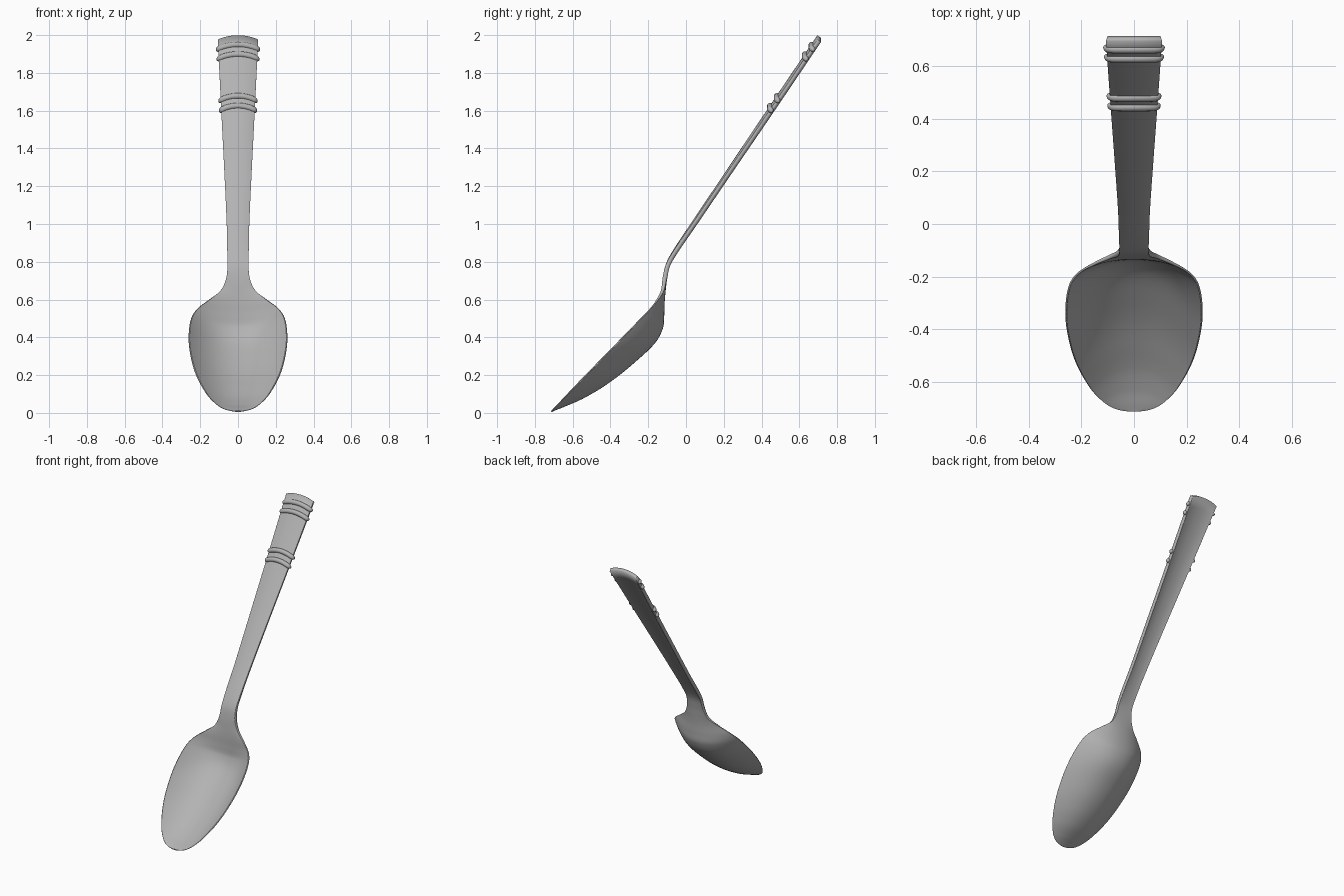
import bpy, bmesh, math
from mathutils import Vector

if "Cube" in bpy.data.objects:
    bpy.data.objects.remove(bpy.data.objects["Cube"])

# Stations along the spoon: half width, edge (y, z), centre line (y, z)
STATIONS = [
    (0.104, 0.705, 1.970, 0.705, 1.992),
    (0.085, 0.450, 1.592, 0.450, 1.614),
    (0.068, 0.215, 1.248, 0.215, 1.264),
    (0.057, 0.045, 0.998, 0.045, 1.010),
    (0.055, -0.050, 0.860, -0.050, 0.868),
    (0.055, -0.094, 0.785, -0.094, 0.788),
    (0.062, -0.112, 0.715, -0.111, 0.715),
    (0.090, -0.124, 0.650, -0.119, 0.648),
    (0.148, -0.150, 0.602, -0.124, 0.585),
    (0.213, -0.188, 0.552, -0.126, 0.515),
    (0.246, -0.238, 0.500, -0.132, 0.452),
    (0.259, -0.335, 0.400, -0.175, 0.373),
    (0.248, -0.433, 0.300, -0.274, 0.279),
    (0.219, -0.530, 0.200, -0.391, 0.184),
    (0.166, -0.625, 0.102, -0.541, 0.086),
    (0.122, -0.673, 0.052, -0.635, 0.040),
    (0.085, -0.698, 0.026, -0.685, 0.020),
    (0.052, -0.709, 0.014, -0.706, 0.011),
    (0.020, -0.714, 0.009, -0.713, 0.008),
]
STEPS, ACROSS = 6, 28

grey = bpy.data.materials.new("mid_grey")
grey.diffuse_color = (0.45, 0.45, 0.45, 1)
grey.use_nodes = True
grey.node_tree.nodes["Principled BSDF"].inputs["Base Color"].default_value = grey.diffuse_color


def smooth_rows(rows):
    """Catmull-Rom through the stations, spaced by distance along the edge"""
    pts = [Vector(r) for r in rows]
    ts = [0.0]
    for a, b in zip(pts, pts[1:]):
        ts.append(ts[-1] + (b - a).length)
    n = len(pts)
    tan = []
    for i in range(n):
        a, b = max(i - 1, 0), min(i + 1, n - 1)
        tan.append((pts[b] - pts[a]) / (ts[b] - ts[a]))
    out = []
    for i in range(n - 1):
        h = ts[i + 1] - ts[i]
        for k in range(STEPS):
            t = k / STEPS
            out.append(pts[i] * (2*t**3 - 3*t*t + 1) + tan[i] * h * (t**3 - 2*t*t + t)
                       + pts[i + 1] * (3*t*t - 2*t**3) + tan[i + 1] * h * (t**3 - t*t))
    return out + [pts[-1]]


# Spoon body: crowned handle flowing into the hollow bowl
bm = bmesh.new()
grid, weights = [], []
for w, ye, ze, yc, zc in smooth_rows(STATIONS):
    row = []
    bowl = min(max((0.72 - ze) / 0.15, 0), 1)      # 0 on the handle, 1 in the bowl
    tip = min(max(ze / 0.15, 0.35), 1)             # the bowl thins toward its tip
    for j in range(ACROSS + 1):
        u = math.sin((j / ACROSS - 0.5) * math.pi)
        k = 1 - abs(u) ** 2.2
        row.append(bm.verts.new((w * u, ye + (yc - ye) * k, ze + (zc - ze) * k)))
        weights.append((1 - bowl) + bowl * (0.3 + 0.6 * k) * tip)
    grid.append(row)
for a, b in zip(grid, grid[1:]):
    for j in range(ACROSS):
        bm.faces.new((a[j], b[j], b[j + 1], a[j + 1]))
mesh = bpy.data.meshes.new("spoon_body")
bm.to_mesh(mesh)
bm.free()
mesh.materials.append(grey)
body = bpy.data.objects.new("spoon_body", mesh)
bpy.context.collection.objects.link(body)
group = body.vertex_groups.new(name="thickness")
for i, wt in enumerate(weights):
    group.add([i], wt, 'REPLACE')
solid = body.modifiers.new("thickness", 'SOLIDIFY')
solid.thickness = 0.024
solid.offset = 0
solid.vertex_group = "thickness"
bpy.context.view_layer.objects.active = body
body.select_set(True)
bpy.ops.object.shade_smooth_by_angle(angle=math.radians(40))


# Decorative bands arched over the front, ends curling back round the edges
def band(name, half, y, z, rise=0.025, r=0.016):
    cu = bpy.data.curves.new(name, 'CURVE')
    cu.dimensions = '3D'
    cu.bevel_depth = r
    cu.bevel_resolution = 4
    cu.use_fill_caps = True
    cu.materials.append(grey)
    n = 40
    sp = cu.splines.new('POLY')
    sp.points.add(n)
    for i, p in enumerate(sp.points):
        s = math.sin((i / n - 0.5) * math.pi)
        curl = abs(s) ** 10
        p.co = (half * s, y + 0.013 * curl, z + rise * (1 - s * s) - 0.008 * curl, 1)
        d = min(half * (1 - abs(s)) / r, 1)
        p.radius = max(0.05, math.sqrt(1 - (1 - d) ** 2))   # rounded ends
    sp.use_smooth = True
    ob = bpy.data.objects.new(name, cu)
    bpy.context.collection.objects.link(ob)


for i, (half, y, z) in enumerate([(0.097, 0.445, 1.600), (0.100, 0.481, 1.652),
                                  (0.110, 0.630, 1.873), (0.113, 0.665, 1.924)]):
    band(f"handle_band_{i + 1}", half, y, z)
